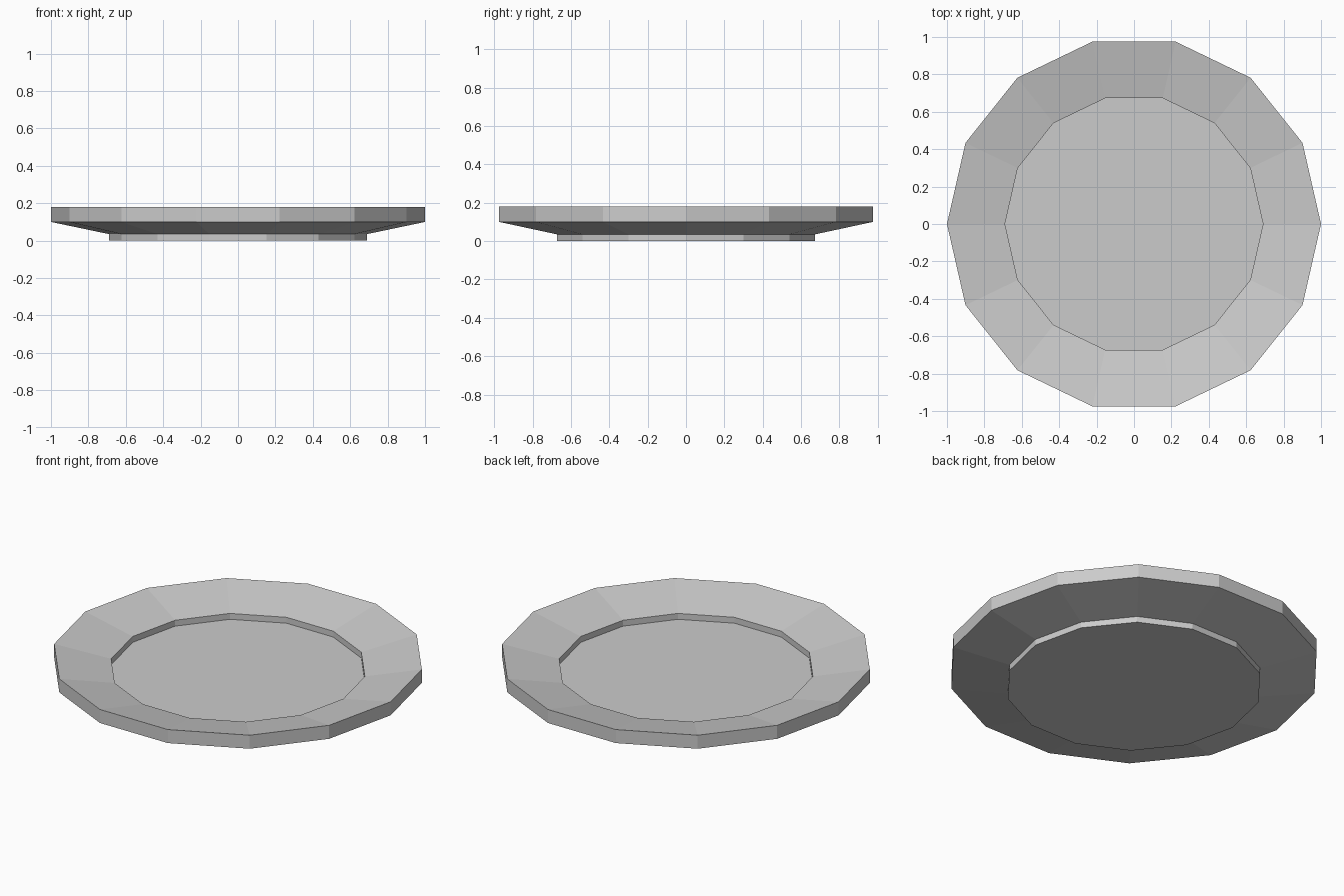
import bpy, bmesh
from math import cos, sin, pi

if "Cube" in bpy.data.objects:
    bpy.data.objects.remove(bpy.data.objects["Cube"])

SIDES = 14
THICK = 0.08
# Underside profile (radius, height); the upper side is the same shape raised
under = [(0.69, 0.0), (0.69, 0.035), (1.0, 0.10)]
profile = under + [(r, z + THICK) for r, z in reversed(under)]

# Plate: rings swept around the z axis, capped by the foot and the well floor
bm = bmesh.new()
rings = [[bm.verts.new((r * cos(2 * pi * i / SIDES), r * sin(2 * pi * i / SIDES), z))
          for i in range(SIDES)] for r, z in profile]
for a, b in zip(rings, rings[1:]):
    for i in range(SIDES):
        j = (i + 1) % SIDES
        bm.faces.new((a[i], a[j], b[j], b[i]))
bm.faces.new(rings[0][::-1])
bm.faces.new(rings[-1])
bmesh.ops.recalc_face_normals(bm, faces=bm.faces[:])

mesh = bpy.data.meshes.new("plate")
bm.to_mesh(mesh)
bm.free()
bpy.context.collection.objects.link(bpy.data.objects.new("plate", mesh))
